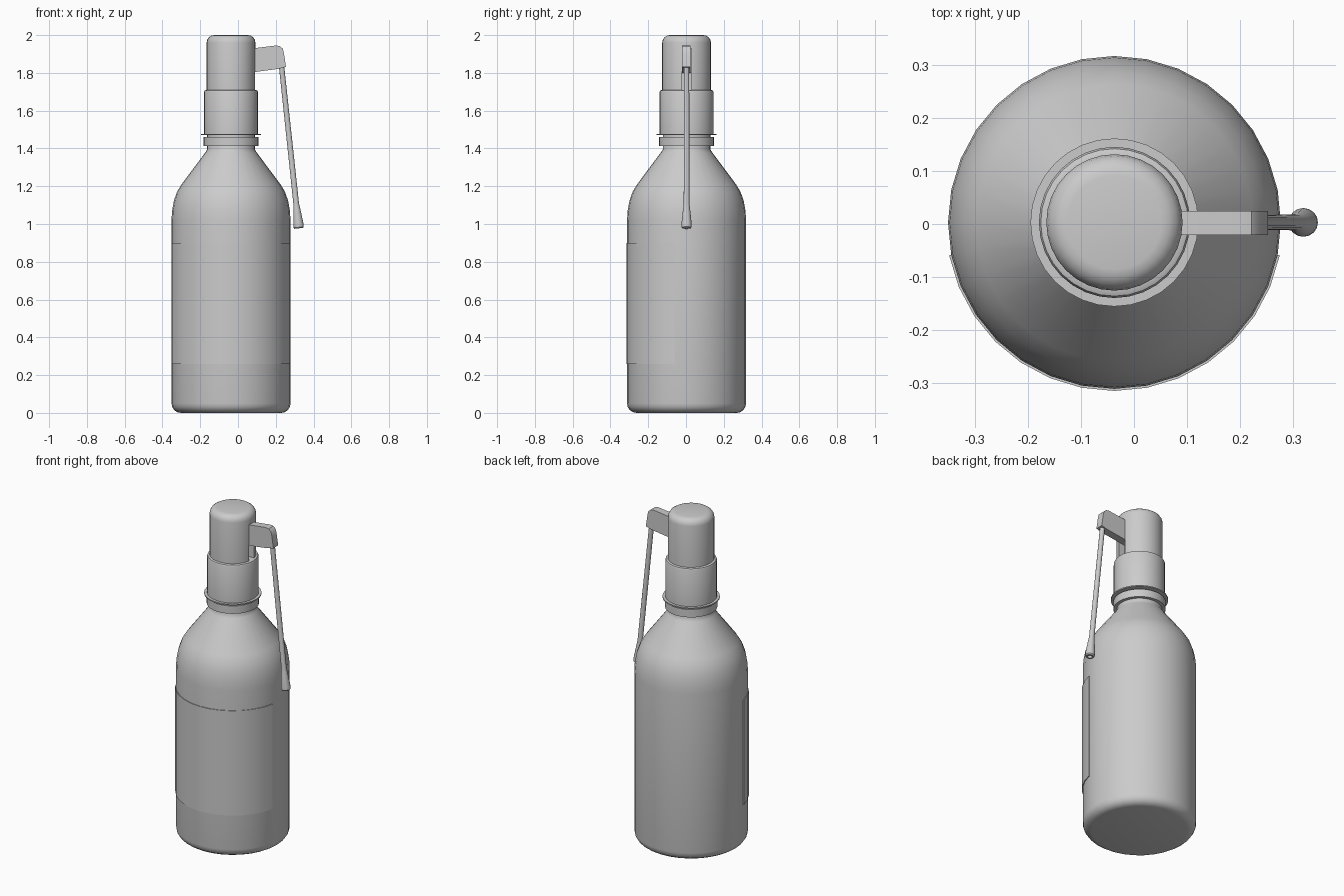
import bpy, bmesh, math
from mathutils import Vector, Matrix

cube = bpy.data.objects.get("Cube")
if cube:
    bpy.data.objects.remove(cube, do_unlink=True)

AXIS = Vector((-0.037, 0.003, 0))
SIDES = 32

grey = bpy.data.materials.new("plain_grey")
grey.use_nodes = True
grey.diffuse_color = (0.6, 0.6, 0.6, 1)
grey.node_tree.nodes["Principled BSDF"].inputs["Base Color"].default_value = (0.6, 0.6, 0.6, 1)


def finish(name, bm, smooth=True):
    bmesh.ops.recalc_face_normals(bm, faces=bm.faces)
    mesh = bpy.data.meshes.new(name)
    bm.to_mesh(mesh)
    bm.free()
    mesh.materials.append(grey)
    obj = bpy.data.objects.new(name, mesh)
    bpy.context.collection.objects.link(obj)
    if smooth:
        bpy.ops.object.select_all(action="DESELECT")
        obj.select_set(True)
        bpy.context.view_layer.objects.active = obj
        bpy.ops.object.shade_smooth_by_angle(angle=math.radians(35))
    return obj


def lathe(name, profile, sides=SIDES, matrix=None):
    """Turn (radius, height) points about z; the ends close at radius zero."""
    bm = bmesh.new()
    verts = [bm.verts.new((r, 0, z)) for r, z in profile]
    edges = [bm.edges.new(pair) for pair in zip(verts, verts[1:])]
    bmesh.ops.spin(bm, geom=verts + edges, cent=(0, 0, 0), axis=(0, 0, 1),
                   angle=math.tau, steps=sides, use_duplicate=False)
    bmesh.ops.remove_doubles(bm, verts=bm.verts, dist=1e-5)
    bm.transform(matrix or Matrix.Translation(AXIS))
    return finish(name, bm)


def corner(r, z, size, quadrant, steps=4):
    """Quarter-round profile points around a centre, from a start angle."""
    return [(r + size * math.cos(a), z + size * math.sin(a)) for a in
            (math.radians(quadrant + 90 * i / steps) for i in range(steps + 1))]


# Bottle body with rounded base, curved shoulder and neck
lathe("bottle_body", [(0, 0)] + corner(0.265, 0.05, 0.05, -90) + [
    (0.315, 1.02), (0.312, 1.07), (0.302, 1.125), (0.285, 1.172), (0.262, 1.21),
    (0.135, 1.38), (0.126, 1.395), (0.126, 1.48), (0, 1.48)])

# Neck rings and sleeve
lathe("neck_collar", [(0, 1.412), (0.145, 1.412), (0.145, 1.46), (0, 1.46)])
lathe("neck_flange", [(0, 1.47), (0.159, 1.47), (0.159, 1.477), (0, 1.477)])
lathe("neck_sleeve", [(0, 1.475), (0.143, 1.475)]
      + corner(0.131, 1.698, 0.012, 0, 2) + [(0, 1.71)])

# Pump cap with a slot for the lever
cap = lathe("pump_cap", [(0, 1.70), (0.129, 1.70)] + corner(0.089, 1.96, 0.04, 0) + [(0, 2.0)])
bm = bmesh.new()
bmesh.ops.create_cube(bm, size=1, matrix=Matrix.Translation((0.12, 0.003, 1.805))
                      @ Matrix.Diagonal((0.14, 0.05, 0.25, 1)))
cutter = finish("slot_cutter", bm, smooth=False)
cutter.hide_render = True
cut = cap.modifiers.new("slot", "BOOLEAN")
cut.operation = "DIFFERENCE"
cut.solver = "EXACT"
cut.object = cutter
bpy.context.view_layer.objects.active = cap
bpy.ops.object.modifier_apply(modifier=cut.name)
bpy.data.objects.remove(cutter, do_unlink=True)

# Wraparound label
bm = bmesh.new()
half = 7
rim = []
for i in range(-half, half + 1):
    a = math.tau * i / SIDES - math.pi / 2
    x, y = math.cos(a), math.sin(a)
    rim.append([bm.verts.new(AXIS + Vector((r * x, r * y, z)))
                for r, z in ((0.313, 0.26), (0.319, 0.26), (0.319, 0.90), (0.313, 0.90))])
for a, b in zip(rim, rim[1:]):
    for k in range(4):
        n = (k + 1) % 4
        bm.faces.new((a[k], a[n], b[n], b[k]))
bm.faces.new(rim[0])
bm.faces.new(rim[-1])
finish("front_label", bm)

# Lever arm
bm = bmesh.new()
outline = [(0.04, 1.798), (0.04, 1.925), (0.20, 1.945), (0.222, 1.942),
           (0.237, 1.928), (0.243, 1.905), (0.254, 1.832), (0.212, 1.821)]
side = bm.faces.new([bm.verts.new((x, -0.021, z)) for x, z in outline])
ext = bmesh.ops.extrude_face_region(bm, geom=[side])
bmesh.ops.translate(bm, vec=(0, 0.046, 0),
                    verts=[v for v in ext["geom"] if isinstance(v, bmesh.types.BMVert)])
finish("lever_arm", bm)

# Hanging rod with a flared, hollow-ended grip
top, tip = Vector((0.229, 0.003, 1.85)), Vector((0.322, 0.003, 0.977))
run = tip - top
length = run.length
place = Matrix.Translation(top) @ run.to_track_quat("Z", "Y").to_matrix().to_4x4()
lathe("lever_rod", [(0, 0), (0.014, 0), (0.015, length - 0.13), (0.019, length - 0.10),
                    (0.027, length - 0.025), (0.027, length - 0.006), (0.022, length),
                    (0.013, length), (0.012, length - 0.015), (0, length - 0.015)],
      sides=16, matrix=place)
